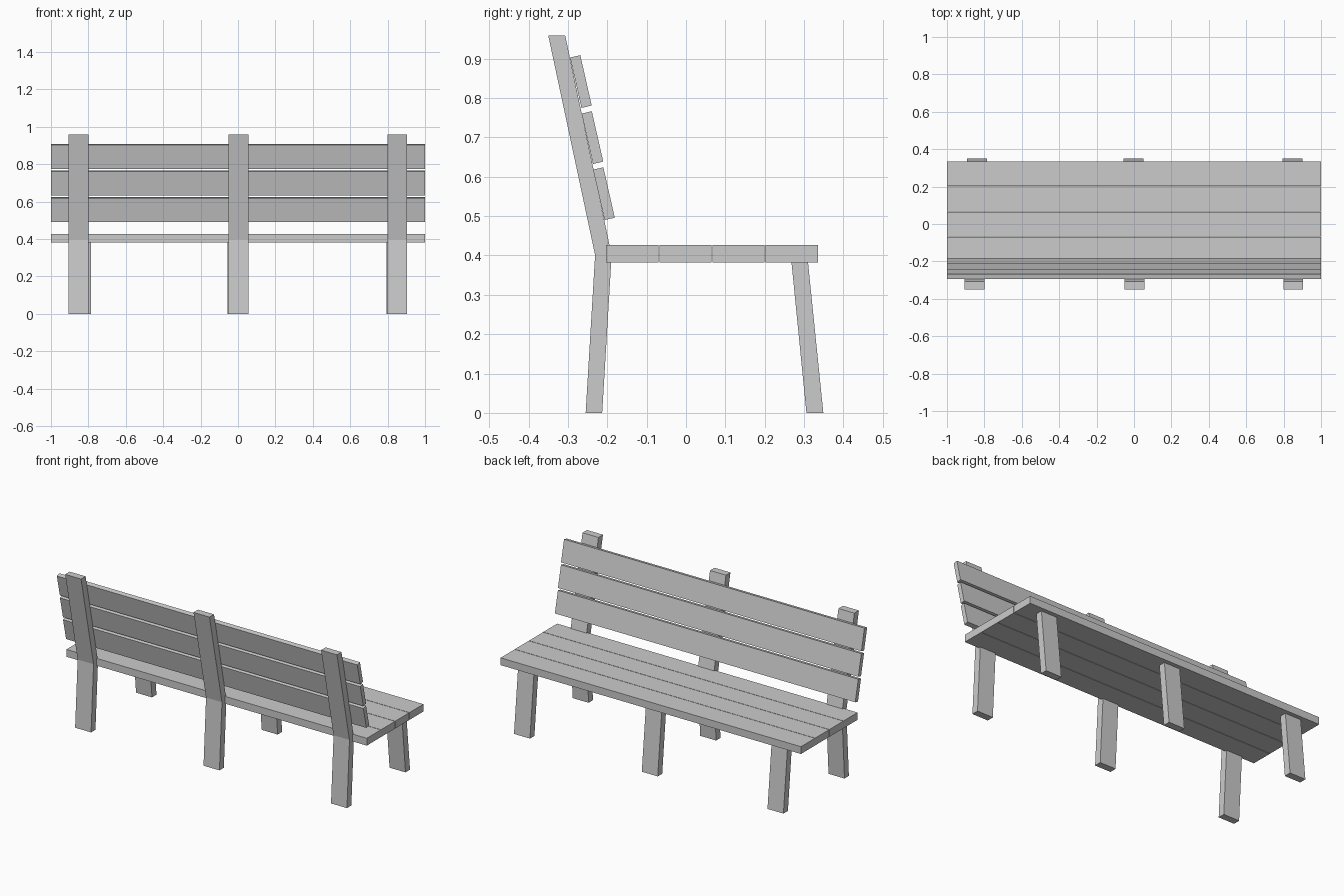
import bpy
import bmesh

if "Cube" in bpy.data.objects:
    bpy.data.objects.remove(bpy.data.objects["Cube"])


def extrude_x(name, profile, x0, x1):
    """Solid made by sweeping a (y, z) profile from x0 to x1."""
    bm = bmesh.new()
    face = bm.faces.new([bm.verts.new((x0, y, z)) for y, z in profile])
    swept = bmesh.ops.extrude_face_region(bm, geom=[face])["geom"]
    verts = [v for v in swept if isinstance(v, bmesh.types.BMVert)]
    bmesh.ops.translate(bm, verts=verts, vec=(x1 - x0, 0, 0))
    bmesh.ops.recalc_face_normals(bm, faces=bm.faces)
    mesh = bpy.data.meshes.new(name)
    bm.to_mesh(mesh)
    bm.free()
    obj = bpy.data.objects.new(name, mesh)
    bpy.context.collection.objects.link(obj)
    return obj


# Seat: four planks with narrow gaps
for i in range(4):
    y = -0.203 + i * 0.1352
    extrude_x(f"seat_plank_{i + 1}",
              [(y, 0.382), (y + 0.1325, 0.382), (y + 0.1325, 0.426), (y, 0.426)],
              -1, 1)

# Backrest: three leaning slats, each one step up and back
for i in range(3):
    dy, dz = -0.0293 * i, 0.1425 * i
    slat = [(-0.207, 0.490), (-0.181, 0.496), (-0.210, 0.624), (-0.236, 0.618)]
    extrude_x(f"back_slat_{i + 1}", [(y + dy, z + dz) for y, z in slat], -1, 1)

# Bent rear posts
post = [(-0.255, 0), (-0.213, 0), (-0.189, 0.401), (-0.307, 0.959),
        (-0.350, 0.959), (-0.231, 0.401)]
for i, x in enumerate((-0.853, 0.002, 0.851)):
    extrude_x(f"back_post_{i + 1}", post, x - 0.053, x + 0.053)

# Splayed front legs under the seat
leg = [(0.306, 0), (0.349, 0), (0.310, 0.383), (0.268, 0.383)]
for i, x in enumerate((-0.840, -0.003, 0.848)):
    extrude_x(f"front_leg_{i + 1}", leg, x - 0.053, x + 0.053)
